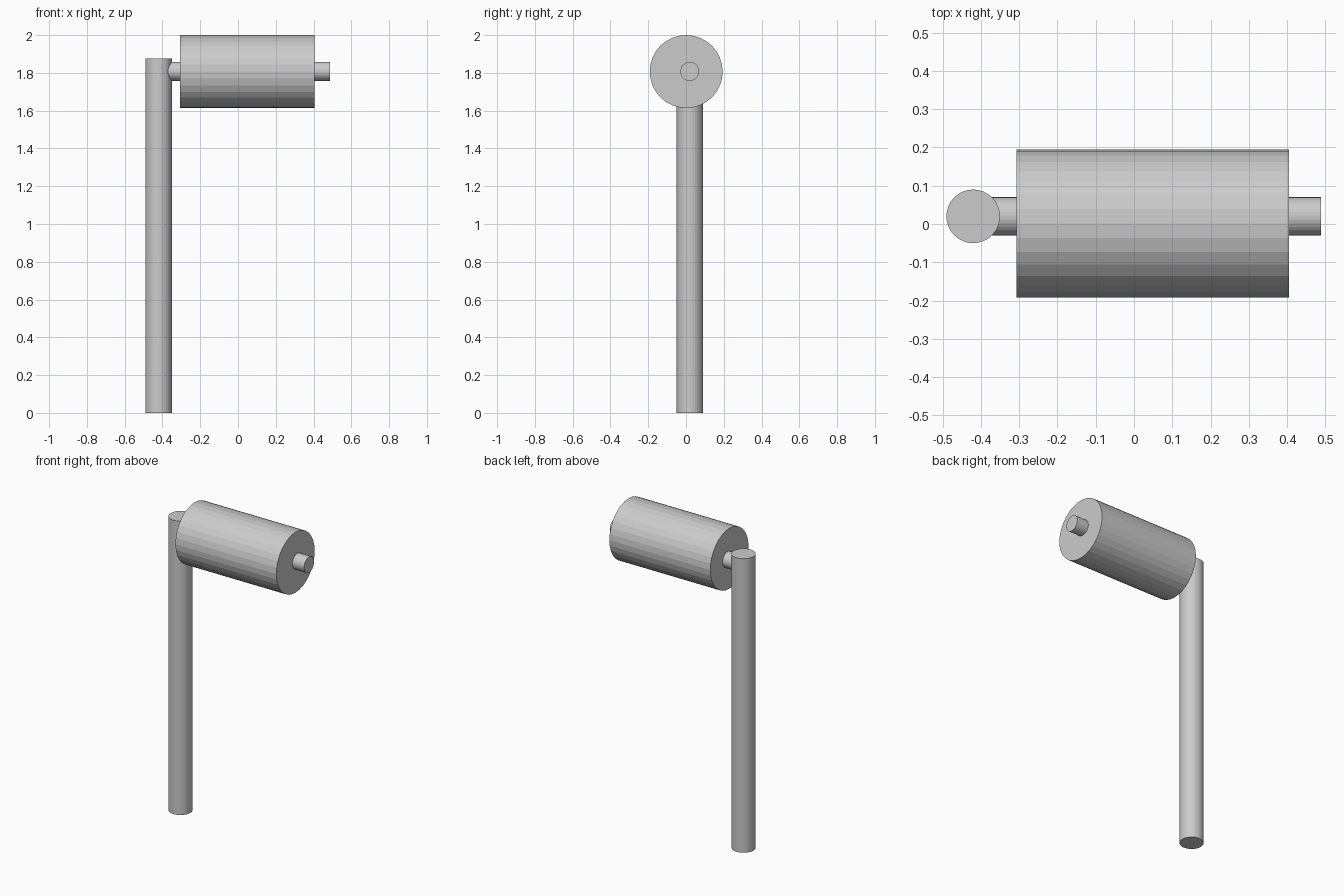
import bpy
from math import pi

if "Cube" in bpy.data.objects:
    bpy.data.objects.remove(bpy.data.objects["Cube"])


def cylinder(name, radius, start, end, sides=32):
    """Cylinder between two points that differ along x or z."""
    along_x = start[0] != end[0]
    length = end[0] - start[0] if along_x else end[2] - start[2]
    centre = [(a + b) / 2 for a, b in zip(start, end)]
    bpy.ops.mesh.primitive_cylinder_add(
        vertices=sides, radius=radius, depth=length, location=centre,
        rotation=(0, pi / 2 if along_x else 0, 0))
    bpy.context.object.name = name


# Upright post
cylinder("post", 0.07, (-0.42, 0.02, 0), (-0.42, 0.02, 1.875))
# Thin axle running from the post through the roller
cylinder("axle", 0.05, (-0.42, 0.02, 1.808), (0.488, 0.02, 1.808))
# Large roller
cylinder("roller", 0.193, (-0.307, 0.001, 1.807), (0.405, 0.001, 1.807))
